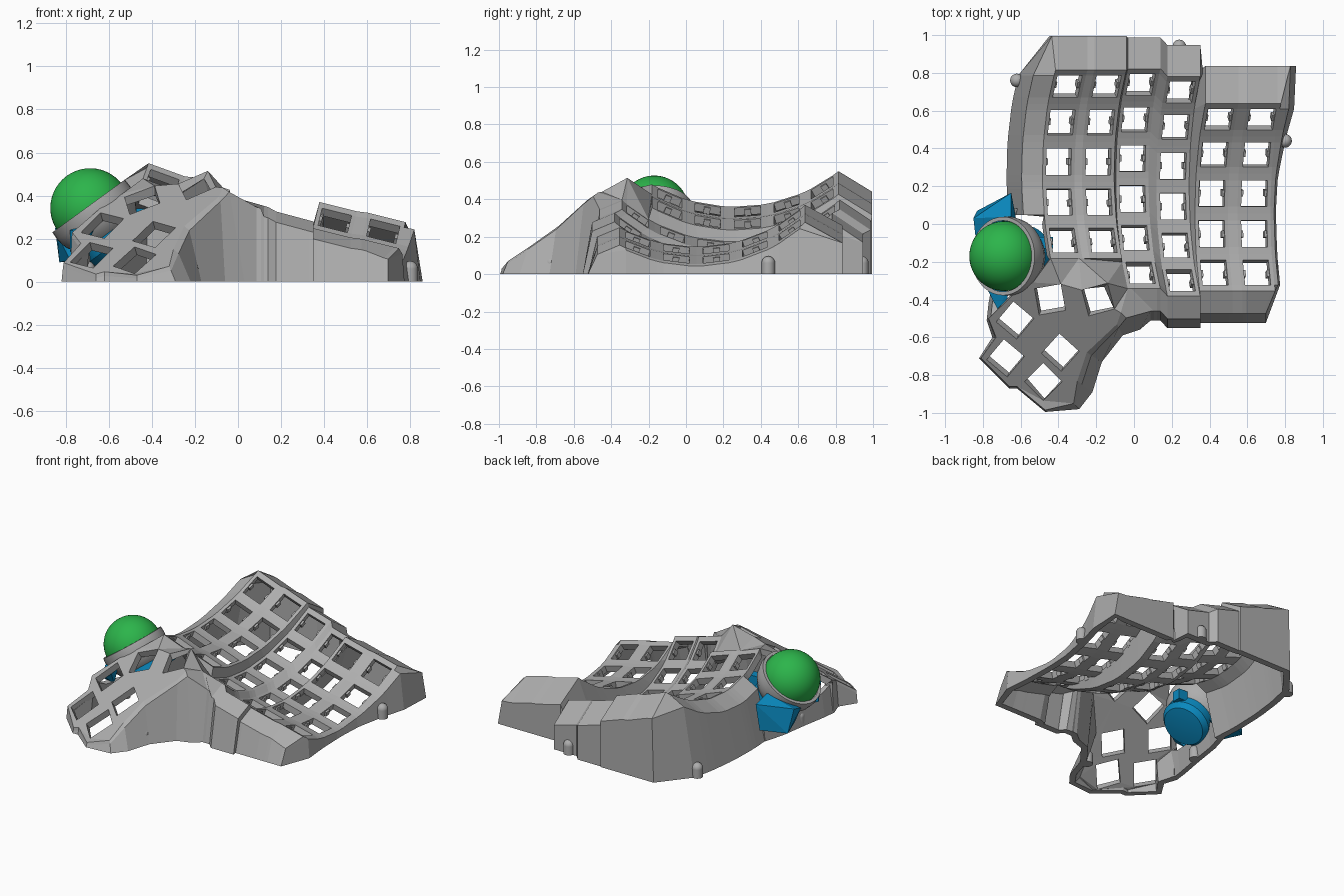
import bpy, bmesh, math
from mathutils import Vector, Matrix

if "Cube" in bpy.data.objects:
    bpy.data.objects.remove(bpy.data.objects["Cube"])

def mat(name, rgb):
    m = bpy.data.materials.new(name)
    m.diffuse_color = (*rgb, 1)
    m.use_nodes = True
    m.node_tree.nodes["Principled BSDF"].inputs["Base Color"].default_value = m.diffuse_color
    return m

GREY = mat("case_grey", (0.42, 0.42, 0.42))
GREEN = mat("ball_green", (0.025, 0.46, 0.07))
BLUE = mat("sensor_blue", (0.003, 0.25, 0.52))

def make(name, bm, material, smooth=None):
    me = bpy.data.meshes.new(name)
    bm.to_mesh(me)
    bm.free()
    ob = bpy.data.objects.new(name, me)
    bpy.context.collection.objects.link(ob)
    me.materials.append(material)
    if smooth:
        bpy.context.view_layer.objects.active = ob
        ob.select_set(True)
        bpy.ops.object.shade_smooth_by_angle(angle=math.radians(smooth))
        ob.select_set(False)
    return ob

def thicken(ob, t):
    s = ob.modifiers.new("thickness", 'SOLIDIFY')
    s.thickness, s.offset = t, -1
    bpy.context.view_layer.objects.active = ob
    bpy.ops.object.modifier_apply(modifier=s.name)
    for v in ob.data.vertices:  # keep the underside flat on the floor
        v.co.z = max(0, v.co.z)

# Curved key columns: x, y and z of the lowest point, sideways tilt, row at the bottom, first and last row
R, PITCH, HALF, HOLE = 0.85, math.radians(14.4), 0.09, 0.07
COLS = [(-.40, .265, .33, 20, 2.3, 0, 4), (-.19, .265, .265, 19, 2.3, 0, 4),
        (-.01, .24, .15, 16, 2.5, 0, 5), (.205, .20, .08, 15, 2.5, 0, 5),
        (.41, .055, .125, 14, 3.5, 1, 5), (.635, .055, .075, 14, 3.5, 1, 5)]
BACK = (.18, .18, .165, .165, .2, .2)

def on_column(c, u, row, down=0):
    x, y, z, tilt, k, _, _ = COLS[c]
    t, a = math.radians(tilt), (k - row) * PITCH
    U, N = Vector((math.cos(t), 0, -math.sin(t))), Vector((math.sin(t), 0, math.cos(t)))
    r = R + down
    return Vector((x, y, z)) + U * u + Vector((0, r * math.sin(a), 0)) + N * (R - r * math.cos(a))

bm = bmesh.new()
grid, holes, skirt = {}, set(), {}
hv = HOLE / R / PITCH
for c, (_, _, _, _, _, r0, r1) in enumerate(COLS):
    lines = [(r0 * 3, r0 - .5)]
    for r in range(r0, r1 + 1):
        lines += [(r * 3 + 1, r - hv), (r * 3 + 2, r + hv), (r * 3 + 3, r + .5)]
    for j, v in lines:
        for i, u in enumerate((-HALF, -HOLE, HOLE, HALF)):
            p = grid[c, j, i] = bm.verts.new(on_column(c, u, v))
            y = p.co.y
            if i in (1, 2) and j % 3:
                holes.add(p)
            # wall offsets (ledge, then foot) for the outer rim
            if j == r0 * 3:
                dx = -.02 if (c, i) == (0, 0) else .05 if (c, i) == (5, 3) else 0
                skirt[p] = ((dx, BACK[c], -.11), (dx * 1.6, BACK[c]))
            elif j == r1 * 3 + 3 and c >= 2:
                dx = -.05 if c == 5 and i >= 2 else .12 if c == 2 and i < 2 else 0
                skirt[p] = ((dx, -.12, -.05), (dx, -.17))
            elif c == 0 and i == 0 and y > .03:
                skirt[p] = ((-.11, 0, -.06), (-.19, 0))
            elif c == 5 and i == 3:
                k = max(0, min(1, (y - .2) / .45))
                skirt[p] = ((.02 + .03 * k, 0, -.01), (.03 + .05 * k, 0))
            elif c == 3 and i == 3 and j < 4:
                dy = max(0, .8 - y)
                skirt[p] = ((.02, dy, -.04), (.02, dy))

def quad(*keys):
    if all(k in grid for k in keys):
        bm.faces.new([grid[k] for k in keys])

for c in range(6):
    for j in range(18):
        for i in range(3):
            if not (i == 1 and j % 3 == 1):
                quad((c, j, i), (c, j + 1, i), (c, j + 1, i + 1), (c, j, i + 1))
        quad((c, j, 3), (c, j + 1, 3), (c + 1, j + 1, 0), (c + 1, j, 0))

# Thumb cluster: a sloping plate with six turned key openings, joined to the columns
def slope(x, y):
    return max(.03, .22 + .27 * (x + .39) + .62 * (y + .68))

thumb = [(-.07, -.47, .10, -.09), (-.09, -.53, .03, -.06), (-.25, -.68, .08, -.05), (-.30, -.83, .08, -.06),
         (-.32, -.95, .03, -.03), (-.47, -.985, 0, -.01), (-.62, -.86, 0, -.01), (-.66, -.86, 0, -.01),
         (-.81, -.71, -.01, 0), (-.73, -.60, -.02, 0), (-.77, -.50, -.01, 0)]
outline = [grid[c, 15, i] for c in (0, 1) for i in range(4)] + [grid[2, j, 0] for j in (15, 16, 17, 18)]
for x, y, dx, dy in thumb:
    p = bm.verts.new((x, y, slope(x, y)))
    skirt[p] = ((dx * .3, dy * .3, -.02), (dx, dy))
    outline.append(p)
for x, y in [(-.64, -.375), (-.535, -.31)]:
    outline.append(bm.verts.new((x, y, slope(x, y))))

def ring(vs):
    return [bm.edges.get((a, b)) or bm.edges.new((a, b)) for a, b in zip(vs, vs[1:] + vs[:1])]

THUMB_KEYS = [(-.445, -.40, 10), (-.19, -.40, 15), (-.63, -.51, -40), (-.68, -.71, -40),
              (-.39, -.68, -42), (-.48, -.835, -45)]
edges = ring(outline)
for x, y, ang in THUMB_KEYS:
    loop = []
    for k in range(4):
        a = math.radians(ang + 45 + 90 * k)
        px, py = x + .1 * math.cos(a), y + .1 * math.sin(a)
        loop.append(bm.verts.new((px, py, slope(px, py))))
    holes.update(loop)
    edges += ring(loop)
bmesh.ops.triangle_fill(bm, use_beauty=True, edges=edges, normal=(0, 0, 1))

# Outer walls dropped from the rim to the floor
rim = [e for e in bm.edges if len(e.link_faces) == 1 and all(v in skirt for v in e.verts)
       and not all(v in holes for v in e.verts)]
drop = {}
for v in {v for e in rim for v in e.verts}:
    (lx, ly, lz), (bx, by) = skirt[v]
    q = v.co
    drop[v] = (bm.verts.new((q.x + lx, q.y + ly, max(.015, q.z + lz))),
               bm.verts.new((q.x + bx, q.y + by, 0)))
for e in rim:
    a, b = e.verts
    bm.faces.new((a, b, drop[b][0], drop[a][0]))
    bm.faces.new((drop[a][0], drop[b][0], drop[b][1], drop[a][1]))
bmesh.ops.recalc_face_normals(bm, faces=bm.faces[:])
bm.normal_update()
if sum(f.normal.z * f.calc_area() for f in bm.faces) < 0:
    bmesh.ops.reverse_faces(bm, faces=bm.faces[:])
thicken(make("case_shell", bm, GREY), .045)

# Low wall beneath the ball
bm = bmesh.new()
path = [(-.67, .09), (-.71, -.05), (-.74, -.25), (-.77, -.42), (-.78, -.51), (-.75, -.6)]
strip = [(bm.verts.new((x, y, 0)), bm.verts.new((x + .02, y, h)))
         for (x, y), h in zip(path, (.2, .15, .14, .16, .2, .16))]
for (a, b), (c, d) in zip(strip, strip[1:]):
    bm.faces.new((a, b, d, c))
bm.normal_update()
if sum(f.normal.x for f in bm.faces) > 0:
    bmesh.ops.reverse_faces(bm, faces=bm.faces[:])
thicken(make("ball_side_wall", bm, GREY), .035)

# Small clip nubs on both sides of each column opening
bm = bmesh.new()
for c, col in enumerate(COLS):
    for r in range(col[5], col[6] + 1):
        for s in (-1, 1):
            m = (Matrix.Translation(on_column(c, s * (HOLE - .003), r, .025))
                 @ Matrix.Rotation(math.radians(col[3]), 4, 'Y')
                 @ Matrix.Rotation((col[4] - r) * PITCH, 4, 'X') @ Matrix.Diagonal((.018, .035, .035, 1)))
            bmesh.ops.create_cube(bm, size=1, matrix=m)
make("switch_clips", bm, GREY)

# Trackball, its tilted cup and the sensor housing
BALL = Vector((-.687, -.17, .342))
AXIS = Vector((-.59, 0, .81)).normalized()
TILT = Matrix.Translation(BALL) @ AXIS.to_track_quat('Z', 'Y').to_matrix().to_4x4()

bm = bmesh.new()
bmesh.ops.create_uvsphere(bm, u_segments=48, v_segments=24, radius=.185, matrix=TILT)
make("trackball", bm, GREEN, 60)

def lathe(name, profile, material, steps=40):
    b = bmesh.new()
    vs = [b.verts.new((r, 0, z)) for r, z in profile]
    es = [b.edges.new(p) for p in zip(vs, vs[1:])]
    bmesh.ops.spin(b, geom=vs + es, cent=(0, 0, 0), axis=(0, 0, 1), angle=math.tau, steps=steps)
    bmesh.ops.remove_doubles(b, verts=b.verts[:], dist=1e-4)
    bmesh.ops.recalc_face_normals(b, faces=b.faces[:])
    b.transform(TILT)
    return make(name, b, material, 35)

lathe("ball_cup", [(.188, .012), (.208, .012), (.21, -.03), (.2, -.08), (.165, -.14), (.1, -.18), (0, -.205)], GREY)
lathe("sensor_dome", [(0, -.15), (.16, -.13), (.16, -.2), (.135, -.235), (0, -.25)], BLUE)

# Faceted blue mounts holding the cup
def hull(name, points, material):
    b = bmesh.new()
    for p in points:
        b.verts.new(p)
    res = bmesh.ops.convex_hull(b, input=b.verts[:])
    bmesh.ops.delete(b, geom=[v for v in res["geom_interior"] if isinstance(v, bmesh.types.BMVert)], context='VERTS')
    make(name, b, material)

hull("sensor_mount_back", [(-.85, .03, .25), (-.65, .165, .28), (-.83, .07, .09), (-.67, .15, .10), (-.65, .04, .31),
                           (-.62, .0, .15), (-.78, -.08, .10), (-.84, -.06, .22)], BLUE)
hull("sensor_mount_front", [(-.78, -.34, .24), (-.72, -.455, .225), (-.67, -.43, .24), (-.72, -.33, .12),
                            (-.78, -.34, .14), (-.67, -.35, .27)], BLUE)
hull("sensor_mount_inner", [(x, y, z) for x in (-.5, -.43) for y in (-.13, -.07) for z in (.27, .34)], BLUE)

# Round-topped screw posts around the base
bm = bmesh.new()
for x, y in ((-.62, .76), (.80, .44), (.24, .94), (-.70, -.24), (-.22, -.72)):
    bmesh.ops.create_cone(bm, cap_ends=True, segments=20, radius1=.036, radius2=.036, depth=.06,
                          matrix=Matrix.Translation((x, y, .03)))
    bmesh.ops.create_uvsphere(bm, u_segments=20, v_segments=10, radius=.036,
                              matrix=Matrix.Translation((x, y, .06)))
make("screw_posts", bm, GREY, 40)
